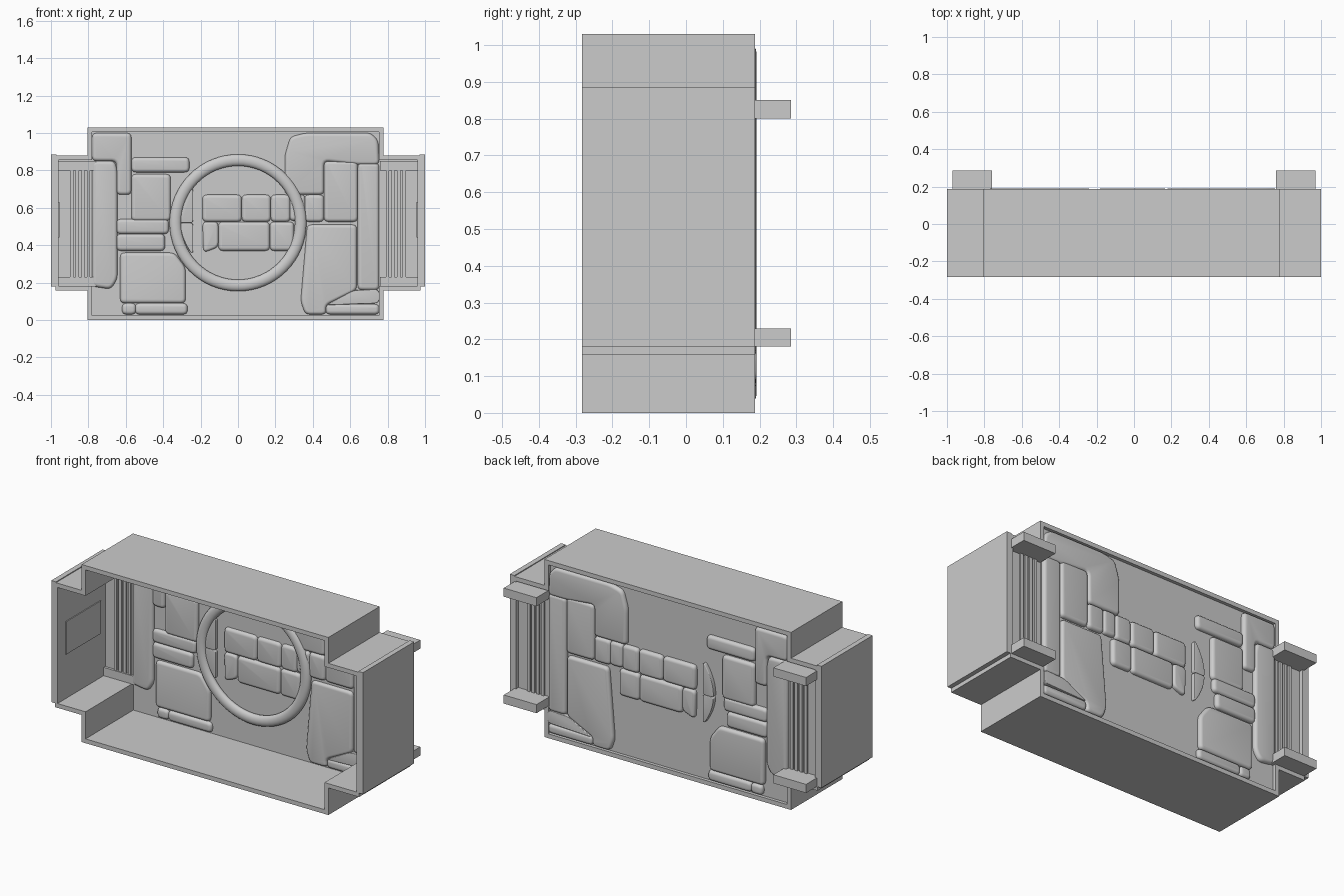
import bpy, bmesh, math
from mathutils import Vector

if "Cube" in bpy.data.objects:
    bpy.data.objects.remove(bpy.data.objects["Cube"])


def finish(name, bm, smooth=False):
    bmesh.ops.recalc_face_normals(bm, faces=bm.faces)
    me = bpy.data.meshes.new(name)
    bm.to_mesh(me)
    bm.free()
    ob = bpy.data.objects.new(name, me)
    bpy.context.collection.objects.link(ob)
    if smooth:
        bpy.ops.object.select_all(action='DESELECT')
        ob.select_set(True)
        bpy.context.view_layer.objects.active = ob
        bpy.ops.object.shade_smooth_by_angle(angle=math.radians(50))
    return ob


def box(name, x0, x1, y0, y1, z0, z1):
    bm = bmesh.new()
    bmesh.ops.create_cube(bm, size=1)
    for v in bm.verts:
        v.co = ((x0 + x1) / 2 + v.co.x * (x1 - x0),
                (y0 + y1) / 2 + v.co.y * (y1 - y0),
                (z0 + z1) / 2 + v.co.z * (z1 - z0))
    return finish(name, bm)


def rounded(pts, radius, n=4):
    out = []
    for i, p in enumerate(pts):
        p, a, b = Vector(p), Vector(pts[i - 1]), Vector(pts[(i + 1) % len(pts)])
        s = p + (a - p).normalized() * min(radius, 0.4 * (a - p).length)
        e = p + (b - p).normalized() * min(radius, 0.4 * (b - p).length)
        for k in range(n + 1):
            t = k / n
            out.append(s * (1 - t) ** 2 + p * 2 * t * (1 - t) + e * t * t)
    return out


def pad(name, pts, y0=0.137, y1=0.191, radius=0.026):
    """Cushion-like slab with rounded outline and rims, passing through the panel."""
    bm = bmesh.new()
    loop = rounded(pts, radius)
    front = bm.faces.new([bm.verts.new((p.x, y0, p.y)) for p in loop])
    ext = bmesh.ops.extrude_face_region(bm, geom=[front], use_keep_orig=True)
    verts = [g for g in ext['geom'] if isinstance(g, bmesh.types.BMVert)]
    bmesh.ops.translate(bm, verts=verts, vec=(0, y1 - y0, 0))
    bmesh.ops.recalc_face_normals(bm, faces=bm.faces)
    rims = [e for e in bm.edges if abs(e.verts[0].co.y - e.verts[1].co.y) < 1e-6]
    bmesh.ops.bevel(bm, geom=rims, offset=0.018, segments=4, profile=0.5,
                    affect='EDGES', clamp_overlap=True)
    return finish(name, bm, True)


def plus(x0, x1, xe, z0, z1, za, zb):
    return [(x0, z0), (x1, z0), (x1, za), (xe, za), (xe, zb), (x1, zb),
            (x1, z1), (x0, z1), (x0, zb), (-xe, zb), (-xe, za), (x0, za)]


# open cross-shaped shell
YF, YB = -0.283, 0.187
outer = plus(-0.805, 0.778, 0.975, 0, 1.03, 0.157, 0.88)
inner = plus(-0.78, 0.753, 0.96, 0.025, 1.005, 0.182, 0.855)
bm = bmesh.new()
rings = [[bm.verts.new((x, y, z)) for x, z in loop]
         for loop, y in ((outer, YF), (outer, YB), (inner, YB), (inner, YF))]
for r in range(4):
    a, b = rings[r], rings[(r + 1) % 4]
    for i in range(12):
        j = (i + 1) % 12
        bm.faces.new((a[i], a[j], b[j], b[i]))
finish("shell", bm)

# recessed back panel
box("back_panel", -0.785, 0.758, 0.155, 0.168, 0.02, 1.01)

# side ends, slatted backs and brackets
for side, s in (("left", -1), ("right", 1)):
    def sbox(name, a, b, *rest):
        box(side + "_" + name, min(s * a, s * b), max(s * a, s * b), *rest)
    sbox("end_plate", 0.97, 1.0, YF, YB, 0.18, 0.885)
    sbox("inner_plate", 0.955, 0.972, -0.21, 0.11, 0.44, 0.63)
    sbox("arm_back", 0.74, 0.97, 0.155, 0.165, 0.17, 0.865)
    for i in range(4):
        x = 0.79 + 0.03 * i
        sbox("slat_%d" % i, x, x + 0.018, 0.145, 0.175, 0.19, 0.85)
    for z in (0.18, 0.80):
        sbox("bracket", 0.76, 0.97, 0.14, 0.285, z, z + 0.05)

# rectangular pads: x0, z0, x1, z1
RECTS = [
    (-.57, .79, -.26, .87), (-.57, .53, -.36, .78), (-.65, .46, -.37, .54),
    (-.65, .37, -.39, .46), (-.62, .03, -.545, .09), (-.55, .03, -.27, .09),
    (-.19, .525, .02, .67), (.02, .525, .175, .67), (.175, .525, .28, .67),
    (.275, .53, .36, .67), (-.105, .37, .17, .525), (.17, .37, .30, .525),
    (.355, .525, .46, .67), (.46, .525, .64, .85), (.64, .16, .755, .84),
    (.47, .03, .755, .085),
]
for i, (x0, z0, x1, z1) in enumerate(RECTS):
    pad("pad_%02d" % i, [(x0, z0), (x1, z0), (x1, z1), (x0, z1)])

# irregular pads
pad("upper_left_pad", [(-.78, 1), (-.57, 1), (-.57, .67), (-.65, .67), (-.65, .85), (-.78, .85)])
pad("tall_left_pad", [(-.78, .85), (-.66, .85), (-.645, .8), (-.645, .22), (-.68, .165), (-.78, .18)])
pad("lower_left_pad", [(-.63, .36), (-.34, .36), (-.28, .28), (-.28, .09), (-.63, .09)])
pad("centre_wedge_pad", [(-.19, .525), (-.105, .525), (-.105, .39), (-.185, .36)])
pad("upper_right_pad", [(.25, .67), (.25, .88), (.28, .98), (.36, 1), (.71, 1), (.75, .96),
                        (.755, .83), (.64, .83), (.46, .85), (.46, .67)])
pad("lower_right_pad", [(.37, .51), (.635, .51), (.635, .16), (.47, .08), (.47, .03),
                        (.36, .03), (.335, .1)])
pad("lower_right_wedge", [(.47, .08), (.755, .09), (.755, .165), (.62, .16)])

# crescent pad in two halves
for name, za, zb in (("crescent_lower", .36, .52), ("crescent_upper", .52, .70)):
    arc = []
    for k in range(6):
        z = za + (zb - za) * k / 5
        arc.append((-.252 - .058 * (1 - ((z - .53) / .17) ** 2), z))
    pad(name, arc + [(-.24, zb), (-.24, za)], radius=0.015)

# large ring on the front of the panel
bpy.ops.mesh.primitive_torus_add(location=(0, 0.145, 0.52), rotation=(math.pi / 2, 0, 0),
                                 major_radius=0.335, minor_radius=0.031,
                                 major_segments=64, minor_segments=16)
ring = bpy.context.object
ring.name = "large_ring"
ring.scale = (1, 1, 0.7)
bpy.ops.object.shade_smooth_by_angle(angle=math.radians(60))
